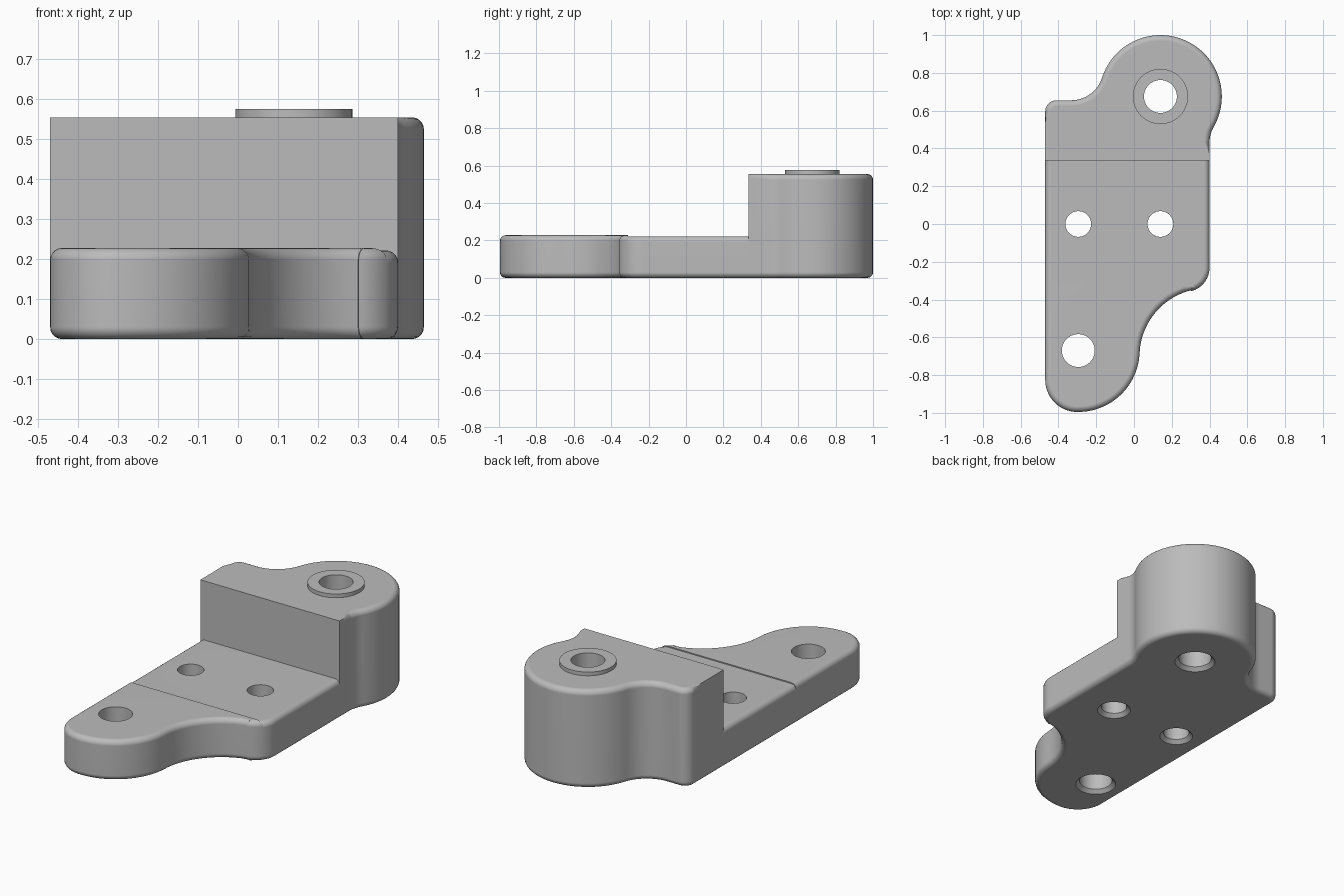
import bpy, bmesh
from math import sin, cos, pi, radians
from mathutils import Vector

if "Cube" in bpy.data.objects:
    bpy.data.objects.remove(bpy.data.objects["Cube"])

grey = bpy.data.materials.new("light_grey")
grey.use_nodes = True
grey.diffuse_color = (0.5, 0.5, 0.5, 1)
grey.node_tree.nodes["Principled BSDF"].inputs["Base Color"].default_value = (0.5, 0.5, 0.5, 1)

ROUND = 0.03        # radius of the rounded rims
STEPS = 5           # segments across each rounded rim
STEP_Y = -0.31      # where the front lobe meets the plate
WALL_Y = 0.335      # where the plate meets the tall block


def arc(x, y, r, start, end):
    n = max(4, int(abs(end - start) / 5))
    angles = [radians(start + (end - start) * i / n) for i in range(n + 1)]
    return [Vector((x + r * cos(a), y + r * sin(a))) for a in angles]


def make_outline():
    """Counter-clockwise plan of the bracket, made of tangent arcs."""
    pts = arc(-0.30, -0.825, 0.17, 180, 268)        # front left corner
    pts += arc(-0.295, -0.67, 0.325, 268, 357.5)    # front lobe
    pts += arc(0.389, -0.70, 0.36, 177.5, 104.2)    # hollow side
    pts += arc(0.27, -0.23, 0.13, -75.8, 0)         # shoulder
    pts += [Vector((0.4, 0.37))]
    pts += arc(0.56, 0.4325, 0.16, 180, 150)        # hollow beside hub
    pts += arc(0.14, 0.675, 0.325, -30, 162.4)      # hub
    pts += arc(-0.332, 0.825, 0.17, -17.6, -90)     # hollow behind hub
    pts += arc(-0.41, 0.595, 0.06, 90, 180)         # back left corner
    pts += [Vector((-0.47, 0.54))]
    return [p for i, p in enumerate(pts) if (p - pts[i - 1]).length > 0.004]


def inset(points, amounts):
    result = []
    for i, p in enumerate(points):
        before = (p - points[i - 1]).normalized()
        after = (points[(i + 1) % len(points)] - p).normalized()
        t = (before + after).normalized()
        result.append(p + Vector((-t.y, t.x)) * amounts[i])
    return result


def loft(rings):
    """Closed solid through stacked rings of (points, heights)."""
    bm = bmesh.new()
    loops = [[bm.verts.new((p.x, p.y, z)) for p, z in zip(pts, heights)]
             for pts, heights in rings]
    for low, high in zip(loops, loops[1:]):
        for i in range(len(low)):
            bm.faces.new((low[i - 1], low[i], high[i], high[i - 1]))
    bm.faces.new(loops[0][::-1])
    bm.faces.new(loops[-1])
    return bm


def rounded_prism(points, top, sharp_sides=False):
    n = len(points)
    weight = [1.0] * n
    if sharp_sides:     # straight sides of the tall block stay square on top
        weight = [0.0 if p.y < (0.39 if p.x > 0 else 0.56) else 1.0 for p in points]
    quarter = [i / STEPS * pi / 2 for i in range(STEPS + 1)]
    rings = []
    for a in quarter:
        rings.append((inset(points, [ROUND * (1 - sin(a))] * n), [ROUND * (1 - cos(a))] * n))
    for a in quarter:
        rings.append((inset(points, [w * ROUND * (1 - cos(a)) for w in weight]),
                      [top - ROUND * (1 - sin(a))] * n))
    return loft(rings)


def clip(bm, y, keep_back):
    """Cut away one side of the plane at y and cap the opening."""
    cut = bmesh.ops.bisect_plane(bm, geom=bm.verts[:] + bm.edges[:] + bm.faces[:],
                                 plane_co=(0, y, 0), plane_no=(0, 1, 0),
                                 clear_inner=keep_back, clear_outer=not keep_back)
    edges = [e for e in cut["geom_cut"] if isinstance(e, bmesh.types.BMEdge)]
    bmesh.ops.holes_fill(bm, edges=edges, sides=0)


def to_object(name, bm):
    bmesh.ops.recalc_face_normals(bm, faces=bm.faces[:])
    mesh = bpy.data.meshes.new(name)
    bm.to_mesh(mesh)
    bm.free()
    mesh.materials.append(grey)
    obj = bpy.data.objects.new(name, mesh)
    bpy.context.collection.objects.link(obj)
    return obj


def drill(obj, holes):
    """Bore through holes, countersunk on the underside."""
    bpy.context.view_layer.objects.active = obj
    for x, y, r in holes:
        sections = [(r + 0.03, -0.01), (r, 0.02), (r, 1.0)]
        rings = []
        for radius, z in sections:
            circle = arc(x, y, radius, 0, 360)[:-1]
            rings.append((circle, [z] * len(circle)))
        cutter = to_object("hole_cutter", loft(rings))
        cutter.hide_render = True
        mod = obj.modifiers.new("hole", "BOOLEAN")
        mod.operation, mod.solver, mod.object = "DIFFERENCE", "EXACT", cutter
        bpy.ops.object.modifier_apply(modifier=mod.name)
        bpy.data.objects.remove(cutter)


outline = make_outline()
hub_hole = (0.14, 0.675, 0.087)

# Front lobe, standing slightly above the plate
bm = rounded_prism(outline, 0.228)
clip(bm, STEP_Y, False)
front_lobe = to_object("front_lobe", bm)
drill(front_lobe, [(-0.295, -0.67, 0.087)])

# Middle plate with two bolt holes
bm = rounded_prism(outline, 0.222)
clip(bm, STEP_Y, True)
clip(bm, WALL_Y, False)
middle_plate = to_object("middle_plate", bm)
drill(middle_plate, [(-0.295, 0, 0.068), (0.14, 0, 0.068)])

# Tall block with the rounded hub
bm = rounded_prism(outline, 0.555, sharp_sides=True)
clip(bm, WALL_Y, True)
hub_block = to_object("hub_block", bm)
drill(hub_block, [hub_hole])

# Raised collar around the hub hole
rim = arc(0.14, 0.675, 0.146, 0, 360)[:-1]
hub_collar = to_object("hub_collar", loft([(rim, [z] * len(rim)) for z in (0.555, 0.576)]))
drill(hub_collar, [hub_hole])

# Smooth curves, crisp edges
for obj in (front_lobe, middle_plate, hub_block, hub_collar):
    bpy.ops.object.select_all(action="DESELECT")
    obj.select_set(True)
    bpy.context.view_layer.objects.active = obj
    bpy.ops.object.shade_smooth_by_angle(angle=radians(30))
    normals = obj.modifiers.new("flat_faces", "WEIGHTED_NORMAL")
    normals.keep_sharp = True
